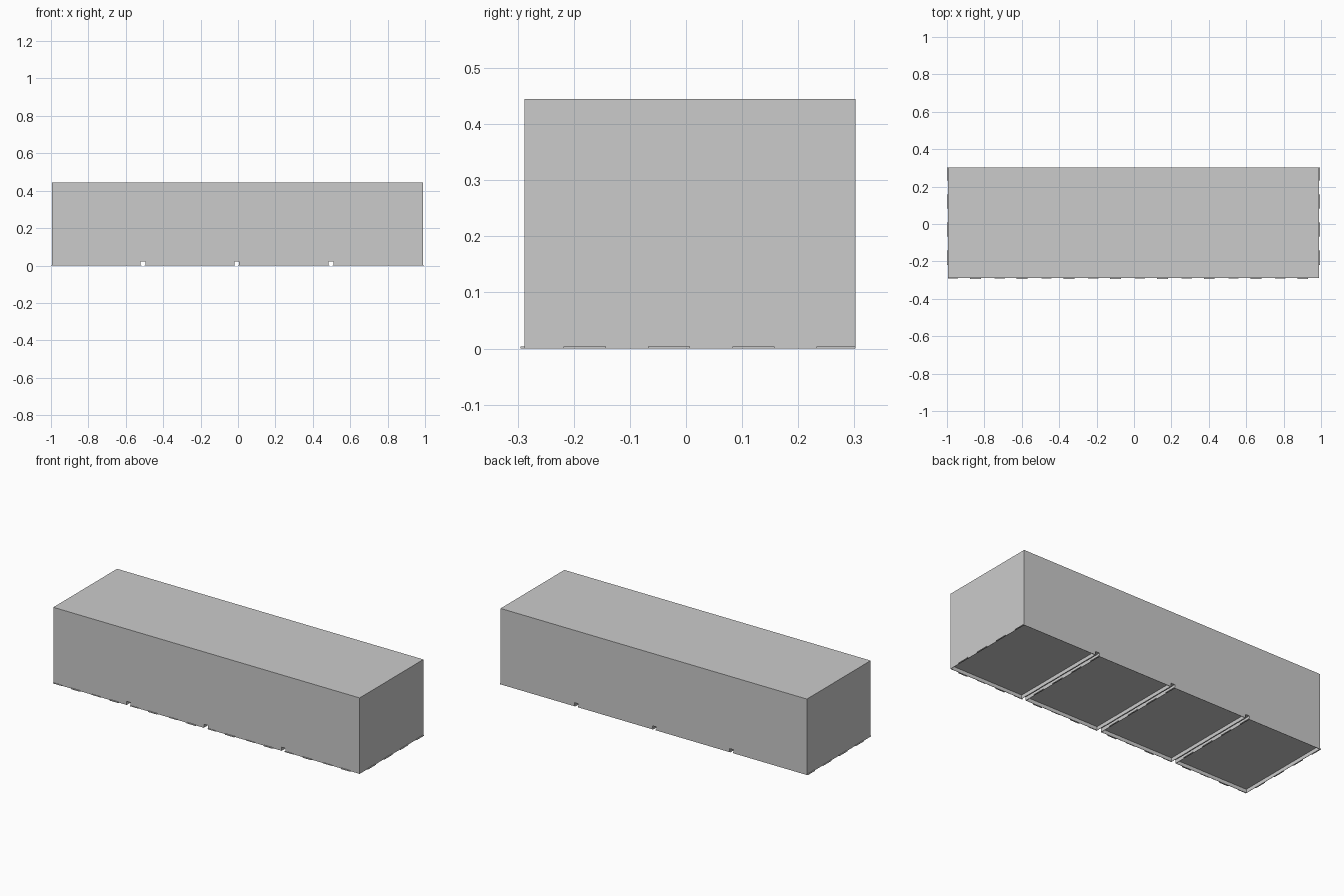
import bpy, bmesh

if "Cube" in bpy.data.objects:
    bpy.data.objects.remove(bpy.data.objects["Cube"])

X0, X1 = -0.995, 0.99          # body extents
Y0, Y1 = -0.288, 0.302
TOP, FOOT, TAB = 0.445, 0.021, 0.004
GAP, WALL = 0.026, 0.002
GAPS = (-0.507, -0.007, 0.498)  # centres of the slots between the four bases


def add_box(bm, x0, x1, y0, y1, z0, z1):
    verts = bmesh.ops.create_cube(bm, size=1)["verts"]
    for v in verts:
        v.co.x = x1 if v.co.x > 0 else x0
        v.co.y = y1 if v.co.y > 0 else y0
        v.co.z = z1 if v.co.z > 0 else z0


def make(name, boxes):
    bm = bmesh.new()
    for b in boxes:
        add_box(bm, *b)
    mesh = bpy.data.meshes.new(name)
    bm.to_mesh(mesh)
    bm.free()
    obj = bpy.data.objects.new(name, mesh)
    bpy.context.collection.objects.link(obj)
    return obj


# Main block: its underside is the recessed floor of the bases
make("main_block", [(X0, X1, Y0, Y1, FOOT, TOP)])

# Four shallow bases: a thin skirt around each, open below
edges = [X0]
for g in GAPS:
    edges += [g - GAP / 2, g + GAP / 2]
edges.append(X1)
tiles = list(zip(edges[0::2], edges[1::2]))
for i, (a, b) in enumerate(tiles):
    make(f"base_skirt_{i + 1}", [
        (a, b, Y0, Y0 + WALL, 0, FOOT),
        (a, b, Y1 - WALL, Y1, 0, FOOT),
        (a, a + WALL, Y0 + WALL, Y1 - WALL, 0, FOOT),
        (b - WALL, b, Y0 + WALL, Y1 - WALL, 0, FOOT)])

# Side tabs on both ends of every base
side = []
for a, b in tiles:
    for k in range(4):
        y = -0.218 + 0.1503 * k
        y_end = min(y + 0.075, Y1)
        side += [(a - 0.005, a, y, y_end, 0, TAB), (b, b + 0.005, y, y_end, 0, TAB)]
make("side_tabs", side)

# Front tabs: long and short ones alternating
front = []
for k in range(8):
    x = X0 + 0.25 * k
    front.append((x, x + 0.055, Y0 - 0.003, Y0, 0, TAB))
    front.append((x + 0.118, x + 0.176, Y0 - 0.007, Y0, 0, TAB))
make("front_tabs", front)
